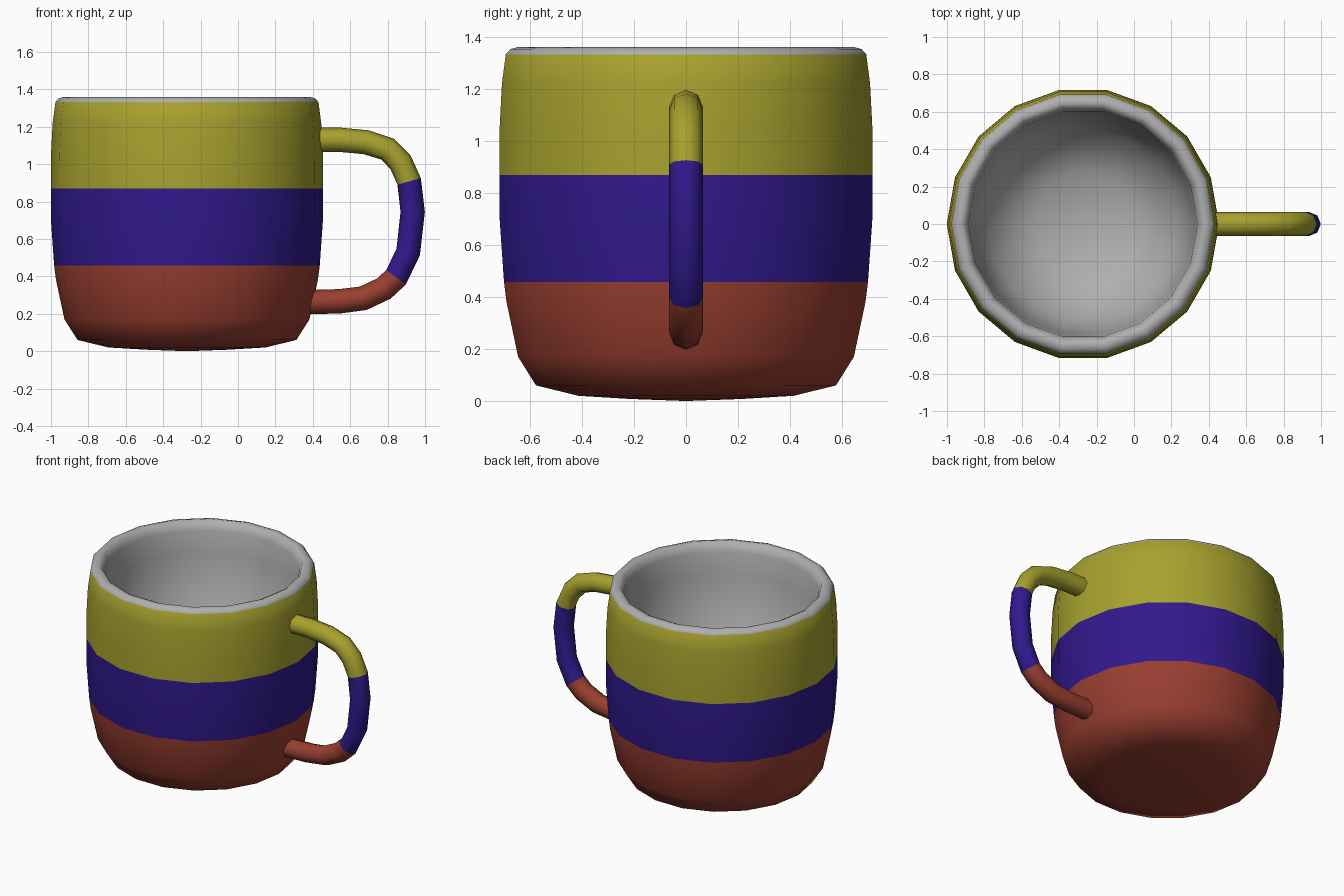
import bpy, bmesh, math
from mathutils import Vector

cube = bpy.data.objects.get("Cube")
if cube:
    bpy.data.objects.remove(cube, do_unlink=True)


def material(name, rgb):
    m = bpy.data.materials.new(name)
    m.use_nodes = True
    m.diffuse_color = (*rgb, 1)
    m.node_tree.nodes["Principled BSDF"].inputs["Base Color"].default_value = (*rgb, 1)
    return m


RED, BLUE, YELLOW, GREY = range(4)
MATERIALS = [
    material("brick red", (0.32, 0.049, 0.03)),
    material("indigo", (0.03, 0.01, 0.265)),
    material("olive yellow", (0.39, 0.36, 0.028)),
    material("light grey", (0.43, 0.43, 0.43)),
]


def finish(bm, name, angle):
    bmesh.ops.recalc_face_normals(bm, faces=bm.faces)
    mesh = bpy.data.meshes.new(name)
    bm.to_mesh(mesh)
    bm.free()
    for m in MATERIALS:
        mesh.materials.append(m)
    obj = bpy.data.objects.new(name, mesh)
    bpy.context.collection.objects.link(obj)
    bpy.ops.object.select_all(action="DESELECT")
    obj.select_set(True)
    bpy.context.view_layer.objects.active = obj
    bpy.ops.object.shade_smooth_by_angle(angle=math.radians(angle))


def bridge(bm, a, b, mat):
    """Join two rings with quads, or a ring and a single point with triangles."""
    n = max(len(a), len(b))
    for i in range(n):
        j = (i + 1) % n
        if len(a) == 1:
            f = bm.faces.new((a[0], b[i], b[j]))
        elif len(b) == 1:
            f = bm.faces.new((a[i], b[0], a[j]))
        else:
            f = bm.faces.new((a[i], b[i], b[j], a[j]))
        f.material_index = mat


# Cup: (radius, height) profile from the underside, over the rim, to the bowl-shaped inside
SIDES, CENTRE_X = 18, -0.273
LOW_BAND, HIGH_BAND = 0.457, 0.869
outer = [(0, 0), (0.22, 0.008), (0.42, 0.02), (0.585, 0.06), (0.655, 0.17),
         (0.70, 0.38), (0.71, LOW_BAND), (0.727, 0.70), (0.728, HIGH_BAND),
         (0.727, 1.05), (0.718, 1.22), (0.703, 1.332)]
inner = [(0.685, 1.352), (0.655, 1.36), (0.63, 1.348), (0.612, 1.30), (0.598, 1.15),
         (0.51, 0.50), (0.27, 0.37), (0, 0.33)]


def cup_ring(bm, r, z):
    if r == 0:
        return [bm.verts.new((CENTRE_X, 0, z))]
    return [bm.verts.new((CENTRE_X + r * math.cos(t), r * math.sin(t), z))
            for t in (math.tau * i / SIDES for i in range(SIDES))]


bm = bmesh.new()
profile = outer + inner
rings = [cup_ring(bm, r, z) for r, z in profile]
for k in range(len(rings) - 1):
    z = (profile[k][1] + profile[k + 1][1]) / 2
    if k >= len(outer) - 1:
        mat = GREY
    else:
        mat = RED if z < LOW_BAND else BLUE if z < HIGH_BAND else YELLOW
    bridge(bm, rings[k], rings[k + 1], mat)
finish(bm, "cup", 80)

# Handle: eight-sided tube swept along a path in the xz plane
path = [(0.41, 1.13), (0.55, 1.13), (0.685, 1.117), (0.80, 1.08), (0.869, 1.01),
        (0.915, 0.908), (0.934, 0.745), (0.91, 0.53), (0.845, 0.395),
        (0.78, 0.335), (0.67, 0.283), (0.545, 0.267), (0.37, 0.262)]
points = [Vector((x, 0, z)) for x, z in path]
steps = [(b - a).normalized() for a, b in zip(points, points[1:])]
bm = bmesh.new()
rings = []
for p, before, after in zip(points, steps[:1] + steps, steps + steps[-1:]):
    side = Vector((0, 1, 0))
    across = (before + after).normalized().cross(side)
    rings.append([bm.verts.new(p + 0.065 * (across * math.cos(t) + side * math.sin(t)))
                  for t in (math.tau * i / 8 for i in range(8))])
for k in range(len(steps)):
    mat = YELLOW if k < 5 else BLUE if k < 8 else RED
    bridge(bm, rings[k], rings[k + 1], mat)
for ring, mat in ((rings[0], YELLOW), (rings[-1], RED)):
    bm.faces.new(ring).material_index = mat
finish(bm, "handle", 60)
